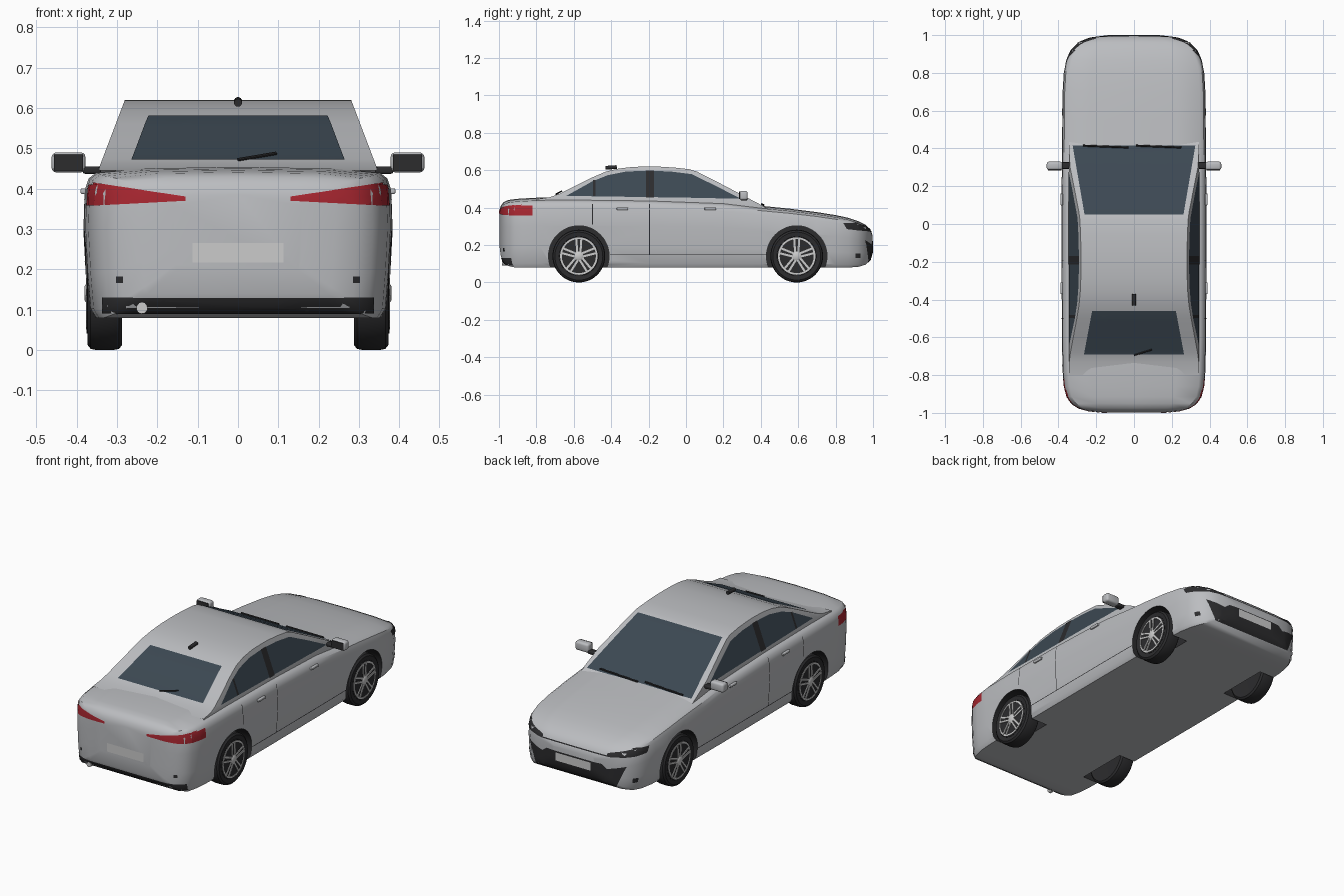
import bpy, bmesh, math
from mathutils import Vector, Matrix
from mathutils.bvhtree import BVHTree

if "Cube" in bpy.data.objects:
    bpy.data.objects.remove(bpy.data.objects["Cube"])


def mat(name, r, g, b):
    m = bpy.data.materials.new(name)
    m.diffuse_color = (r, g, b, 1)
    m.use_nodes = True
    m.node_tree.nodes["Principled BSDF"].inputs["Base Color"].default_value = m.diffuse_color
    return m


SILVER = mat("silver_paint", .5, .51, .53)
BLACK = mat("black_trim", .025, .025, .027)
GLASS = mat("dark_glass", .045, .065, .085)
RED = mat("red_lamp", .4, .02, .03)
PALE = mat("pale_metal", .6, .6, .59)


def finish(name, bm, *mats, smooth=None, normals=True):
    if normals:
        bmesh.ops.recalc_face_normals(bm, faces=bm.faces)
    me = bpy.data.meshes.new(name)
    bm.to_mesh(me)
    bm.free()
    ob = bpy.data.objects.new(name, me)
    bpy.context.collection.objects.link(ob)
    for m in mats:
        me.materials.append(m)
    if smooth:
        bpy.ops.object.select_all(action='DESELECT')
        bpy.context.view_layer.objects.active = ob
        ob.select_set(True)
        bpy.ops.object.shade_smooth_by_angle(angle=math.radians(smooth))
    return ob


def box(name, c, size, m, bevel=0, rot=None):
    bm = bmesh.new()
    bmesh.ops.create_cube(bm, size=1, matrix=Matrix.Diagonal((*size, 1)))
    if bevel:
        bmesh.ops.bevel(bm, geom=bm.edges[:], offset=bevel, segments=3, affect='EDGES', profile=.5)
    bmesh.ops.transform(bm, matrix=Matrix.Translation(c) @ (rot or Matrix()), verts=bm.verts)
    return finish(name, bm, m, smooth=35 if bevel else None)


def rod(name, a, b, r, m, seg=16):
    a, b = Vector(a), Vector(b)
    bm = bmesh.new()
    bmesh.ops.create_cone(bm, cap_ends=True, segments=seg, radius1=r, radius2=r, depth=(b - a).length)
    q = (b - a).to_track_quat('Z', 'Y').to_matrix().to_4x4()
    bmesh.ops.transform(bm, matrix=Matrix.Translation((a + b) / 2) @ q, verts=bm.verts)
    return finish(name, bm, m, smooth=35)


def lathe(name, profile, c, side, m, seg=48):
    # profile of (radius, x) turned about the axle
    bm = bmesh.new()
    rings = [[bm.verts.new((side * x, c[0] + r * math.cos(i * math.tau / seg), c[1] + r * math.sin(i * math.tau / seg)))
              for i in range(seg)] for r, x in profile]
    for a, b in zip(rings, rings[1:]):
        for i in range(seg):
            bm.faces.new((a[i], a[i - 1], b[i - 1], b[i]))
    bm.faces.new(rings[0])
    bm.faces.new(rings[-1])
    return finish(name, bm, m, smooth=35)


# lower body: stations of y, bottom, top, half width
STATIONS = [(-.998, .20, .385, .16), (-.99, .14, .41, .24), (-.975, .105, .43, .295), (-.95, .088, .441, .334),
            (-.915, .08, .446, .357), (-.86, .08, .45, .371), (-.78, .08, .454, .378), (-.6, .08, .455, .382),
            (-.2, .08, .45, .383), (.2, .08, .435, .383), (.4, .08, .41, .381), (.55, .08, .395, .38),
            (.7, .08, .376, .378), (.8, .08, .36, .372), (.87, .08, .345, .358), (.92, .083, .328, .335),
            (.96, .095, .308, .295), (.985, .12, .285, .235), (.998, .165, .25, .13)]
SECTION = [(.93, 0), (.965, .06), (.985, .3), (1, .6), (.992, .85), (.97, .92), (.92, .96), (.6, .99), (0, 1)]
half = SECTION
loop = half + [(-k, t) for k, t in half[-2::-1]]
bm = bmesh.new()
rings = [[bm.verts.new((k * w, y, zb + t * (zt - zb))) for k, t in loop] for y, zb, zt, w in STATIONS]
for a, b in zip(rings, rings[1:]):
    for i in range(len(loop)):
        bm.faces.new((a[i - 1], a[i], b[i], b[i - 1]))
bm.faces.new(rings[0])
bm.faces.new(rings[-1])
bmesh.ops.recalc_face_normals(bm, faces=bm.faces)
trees = [BVHTree.FromBMesh(bm)]
body = finish("body_shell", bm, SILVER, BLACK)

# wheel arches cut out of the body
AXLES, HUB = (-.573, .592), .141
bm = bmesh.new()
for y in AXLES:
    for s in (-1, 1):
        bmesh.ops.create_cone(bm, cap_ends=True, segments=48, radius1=.162, radius2=.162, depth=.26,
                              matrix=Matrix.Translation((s * .385, y, HUB)) @ Matrix.Rotation(math.pi / 2, 4, 'Y'))
for f in bm.faces:
    f.material_index = 1
cutter = finish("arch_cutter", bm, SILVER, BLACK)
cutter.hide_render = True
mod = body.modifiers.new("arches", 'BOOLEAN')
mod.operation, mod.solver, mod.object = 'DIFFERENCE', 'EXACT', cutter
bpy.ops.object.select_all(action='DESELECT')
bpy.context.view_layer.objects.active = body
body.select_set(True)
bpy.ops.object.modifier_apply(modifier="arches")
bpy.data.objects.remove(cutter)
bpy.ops.object.shade_smooth_by_angle(angle=math.radians(35))

# cabin: side profile with walls leaning inward
ROOF = [(.45, .385), (.40, .415), (.3, .468), (.17, .536), (.06, .592), (.02, .605), (-.06, .614), (-.14, .619), (-.2, .62),
        (-.28, .618), (-.36, .609), (-.43, .592), (-.5, .562), (-.6, .512), (-.68, .473), (-.73, .455), (-.8, .445)]
lean = lambda z: min(.345, .345 - .38 * (z - .45))
bm = bmesh.new()
cols = []
for y, z in ROOF:
    rows = [(.345, .375), (.345, min(z, .45)), (lean(z), z)]
    cols.append([bm.verts.new((x, y, h)) for x, h in rows] + [bm.verts.new((-x, y, h)) for x, h in rows[::-1]])
for a, b in zip(cols, cols[1:]):
    for i in range(5):
        bm.faces.new((a[i], a[i + 1], b[i + 1], b[i]))
bmesh.ops.remove_doubles(bm, verts=bm.verts, dist=.0002)
bmesh.ops.recalc_face_normals(bm, faces=bm.faces)
trees.append(BVHTree.FromBMesh(bm))
finish("cabin", bm, SILVER, smooth=25)

# thin panels laid on the body by projecting a flat outline along one axis
VIEWS = {'rear': (lambda u, v: (u, -3, v), (0, 1, 0)), 'nose': (lambda u, v: (u, 3, v), (0, -1, 0)),
         'side': (lambda u, v: (3, u, v), (-1, 0, 0)), 'top': (lambda u, v: (u, v, 3), (0, 0, -1))}


def panel(name, view, outline, m, mirror=False, lift=.0025):
    place, d = VIEWS[view]
    d = Vector(d)
    bm = bmesh.new()
    bm.faces.new([bm.verts.new((u, v, 0)) for u, v in outline])
    bmesh.ops.triangulate(bm, faces=bm.faces[:])
    for ax in (0, 1):
        for i in range(-50, 51):
            co, no = [0, 0, 0], [0, 0, 0]
            co[ax], no[ax] = i * .02 + .0013, 1
            if min(p[ax] for p in outline) < co[ax] < max(p[ax] for p in outline):
                bmesh.ops.bisect_plane(bm, geom=bm.verts[:] + bm.edges[:] + bm.faces[:], plane_co=co, plane_no=no)
    lost = []
    for v in bm.verts:
        hits = [h for h in (t.ray_cast(Vector(place(v.co.x, v.co.y)), d) for t in trees) if h[0]]
        if hits:
            loc, n, _, _ = min(hits, key=lambda h: h[3])
            v.co = loc + (n if n.dot(d) < 0 else -n) * lift
        else:
            lost.append(v)
    bmesh.ops.delete(bm, geom=lost, context='VERTS')
    bm.normal_update()
    bmesh.ops.reverse_faces(bm, faces=[f for f in bm.faces if f.normal.dot(d) > 0])
    if mirror:
        copy = bmesh.ops.duplicate(bm, geom=bm.verts[:] + bm.edges[:] + bm.faces[:])['geom']
        for v in copy:
            if isinstance(v, bmesh.types.BMVert):
                v.co.x *= -1
        bmesh.ops.reverse_faces(bm, faces=[f for f in copy if isinstance(f, bmesh.types.BMFace)])
    return finish(name, bm, m, smooth=30, normals=False)


def rect(u0, u1, v0, v1):
    return [(u0, v0), (u1, v0), (u1, v1), (u0, v1)]


# glazing
panel("windshield", 'top', [(-.325, .415), (.325, .415), (.262, .05), (-.262, .05)], GLASS)
panel("rear_window", 'top', [(-.265, -.69), (.265, -.69), (.222, -.46), (-.222, -.46)], GLASS)
panel("side_window", 'side', [(-.64, .462), (.29, .448), (.16, .515), (.03, .578), (-.08, .592), (-.2, .597),
                              (-.32, .592), (-.42, .572), (-.5, .54)], GLASS, True)
panel("door_pillar", 'side', rect(-.215, -.17, .452, .598), BLACK, True, .004)
panel("quarter_pillar", 'side', rect(-.497, -.483, .46, .545), BLACK, True, .004)

# lamps, grille and bumper trim
panel("tail_lamp", 'rear', [(.13, .37), (.357, .358), (.357, .415), (.13, .38)], RED, True)
panel("tail_lamp_side", 'side', rect(-.916, -.82, .358, .41), RED, True)
panel("rear_plate", 'rear', rect(-.113, .113, .217, .265), PALE)
panel("rear_diffuser", 'rear', [(-.335, .092), (.335, .092), (.335, .13), (-.335, .13)], BLACK)
panel("rear_sensor", 'rear', rect(.284, .301, .166, .183), BLACK, True)
panel("head_lamp", 'nose', [(.2, .268), (.335, .278), (.335, .318), (.2, .284)], BLACK, True)
panel("head_lamp_side", 'side', [(.92, .278), (.92, .318), (.84, .317), (.86, .285)], BLACK, True)
panel("nose_strip", 'nose', rect(-.2, .2, .268, .274), BLACK)
panel("grille", 'nose', [(-.25, .108), (.25, .108), (.3, .225), (.2, .2), (.17, .222), (-.17, .222), (-.2, .2), (-.3, .225)], BLACK)
panel("front_plate", 'nose', rect(-.11, .11, .17, .215), PALE, False, .006)
panel("fog_lamp", 'side', rect(.905, .93, .13, .155), BLACK, True)

# shut lines
for i, y in enumerate((-.5, -.195)):
    panel("door_gap_%d" % i, 'side', rect(y - .002, y + .002, .31 if i == 0 else .15, .42), BLACK, True, .001)
panel("sill_gap", 'side', rect(-.405, .43, .146, .15), BLACK, True, .001)
ring = [(-.76 + .02 * math.cos(a * math.tau / 20), .345 + .02 * math.sin(a * math.tau / 20)) for a in range(20)]
flap = panel("fuel_flap", 'side', ring, SILVER, lift=.002)
flap.scale.x = -1

# wheels
for s in (-1, 1):
    for y in AXLES:
        c = (y, HUB)
        lathe("tyre", [(.1, .29), (.128, .287), (.138, .295), (.141, .31), (.141, .35), (.138, .365), (.128, .373),
                       (.105, .37), (.1, .352)], c, s, BLACK)
        lathe("rim_ring", [(.088, .354), (.092, .369), (.1, .372), (.104, .37), (.102, .352)], c, s, BLACK)
        lathe("rim_back", [(.098, .351), (.098, .356)], c, s, BLACK)
        lathe("rim_lip", [(.1, .368), (.103, .373), (.096, .3745), (.0955, .37), (.0955, .3725)], c, s, BLACK)
        bm = bmesh.new()
        for k in range(5):
            for o in (-.011, .011):
                r = Matrix.Rotation(k * math.tau / 5, 4, 'X')
                bmesh.ops.create_cube(bm, size=1, matrix=Matrix.Translation((s * .371, y, HUB)) @ r
                                      @ Matrix.Translation((0, o, .055)) @ Matrix.Rotation(-o * 6, 4, 'X')
                                      @ Matrix.Diagonal((.012, .011, .084, 1)))
        finish("spokes", bm, PALE)
        bm = bmesh.new()
        rr = [[bm.verts.new((s * x, y + r * math.cos(a * math.tau / 48), HUB + r * math.sin(a * math.tau / 48)))
               for a in range(48)] for r, x in ((.091, .36), (.091, .376), (.1, .376), (.1, .36))]
        for j in range(4):
            for i in range(48):
                bm.faces.new((rr[j - 1][i - 1], rr[j - 1][i], rr[j][i], rr[j][i - 1]))
        finish("rim_edge", bm, PALE, smooth=35)
        lathe("hub_cap", [(.024, .36), (.024, .376), (.018, .38)], c, s, PALE, 24)

    # mirrors and door handles
    box("mirror_housing", (s * .42, .308, .465), (.084, .044, .05), SILVER, .012)
    box("mirror_glass", (s * .42, .286, .465), (.072, .004, .04), BLACK)
    box("mirror_foot", (s * .362, .31, .446), (.045, .035, .018), BLACK, .005)
    for y in (-.34, .13):
        box("door_handle", (s * .383, y, .394), (.014, .062, .014), SILVER, .004)

# antenna, exhaust and wipers
rod("antenna", (0, -.43, .613), (0, -.37, .617), .01, BLACK)
rod("exhaust_pipe", (-.238, -.985, .104), (-.238, -.9, .104), .014, PALE, 24)
rod("rear_wiper", (0, -.695, .472), (.095, -.665, .488), .004, BLACK, 8)
for i, x in enumerate((-.27, .01)):
    rod("front_wiper_%d" % i, (x, .415, .414), (x + .24, .405, .419), .005, BLACK, 8)
